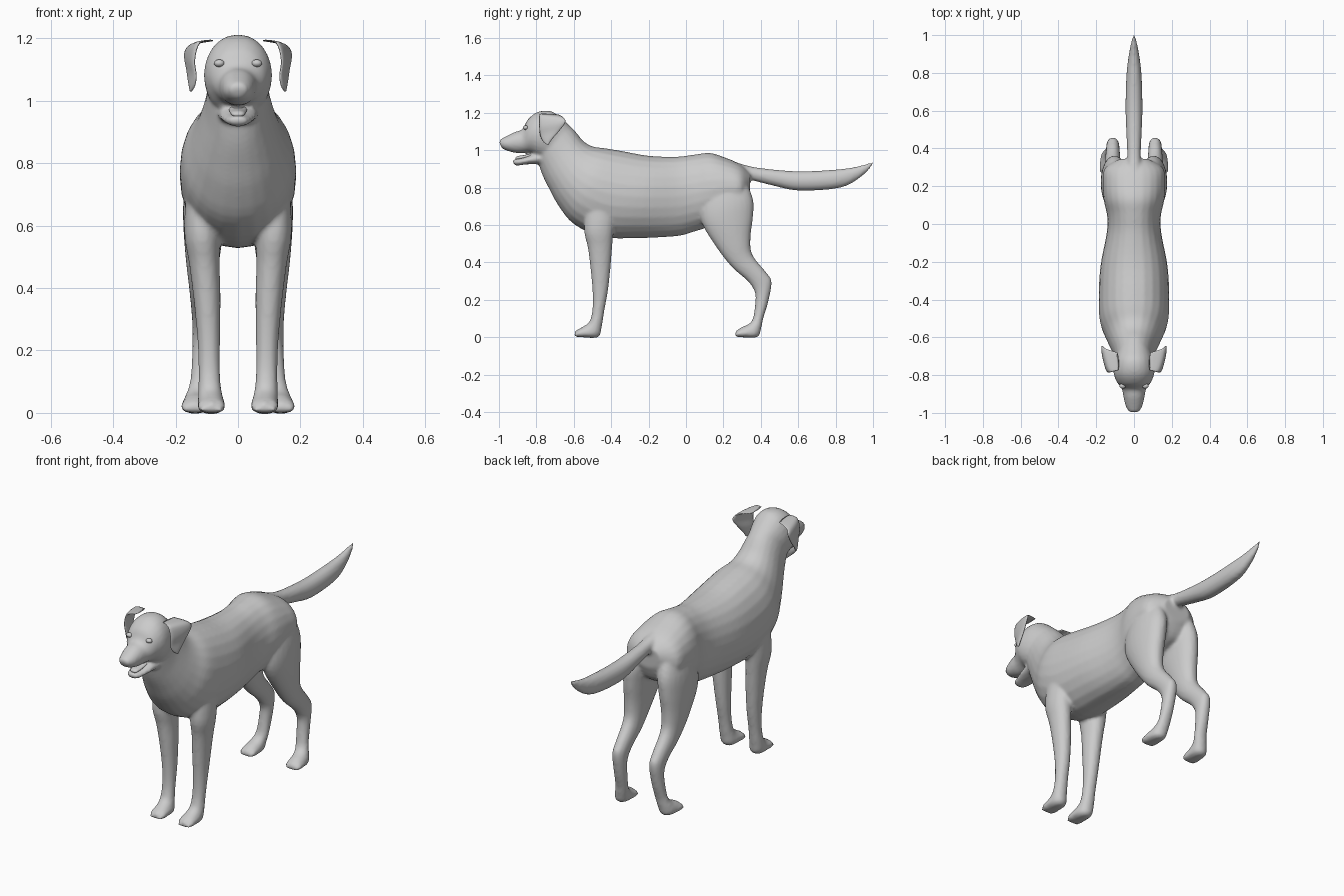
import bpy, bmesh, math
from mathutils import Vector, Matrix

coat = bpy.data.materials.new("grey")
coat.diffuse_color = (0.6, 0.6, 0.6, 1)


def spline(rings, steps=4):
    """Catmull-Rom interpolation between rings (tuples of numbers)."""
    out = []
    n = len(rings)
    for i in range(n - 1):
        p = [rings[max(i - 1, 0)], rings[i], rings[i + 1], rings[min(i + 2, n - 1)]]
        for s in range(steps):
            t = s / steps
            out.append([0.5 * (2 * b + (c - a) * t + (2 * a - 5 * b + 4 * c - d) * t * t
                               + (3 * b - a - 3 * c + d) * t ** 3) for a, b, c, d in zip(*p)])
    return out + [list(rings[-1])]


def loft(bm, rings, axis=(1, 0, 0), sides=24):
    """Closed tube; ring = two opposite 3D points and a half width along axis."""
    axis = Vector(axis).normalized()
    loops = []
    for r in spline(rings):
        a, b, w = Vector(r[:3]), Vector(r[3:6]), max(r[6], 0.002)
        loop = []
        for k in range(sides):
            t = 2 * math.pi * k / sides
            c, s = math.cos(t), math.sin(t)
            s = math.copysign(abs(s) ** 0.92, s)
            loop.append(bm.verts.new((a + b) / 2 + (a - b) / 2 * c + axis * w * s))
        loops.append(loop)
    for l0, l1 in zip(loops, loops[1:]):
        for k in range(sides):
            j = (k + 1) % sides
            bm.faces.new((l0[k], l0[j], l1[j], l1[k]))
    bm.faces.new(loops[0])
    bm.faces.new(loops[-1][::-1])


def flat(rings, side=1):
    """Expand (y1, z1, y2, z2, w[, x]) into full rings."""
    out = []
    for r in rings:
        x = side * r[5] if len(r) > 5 else 0
        out.append((x, r[0], r[1], x, r[2], r[3], r[4]))
    return out


def ball(bm, pos, size):
    m = Matrix.Translation(pos) @ Matrix.Diagonal((*size, 1))
    bmesh.ops.create_uvsphere(bm, u_segments=16, v_segments=10, radius=1, matrix=m)


def finish(name, bm):
    bmesh.ops.recalc_face_normals(bm, faces=bm.faces)
    me = bpy.data.meshes.new(name)
    bm.to_mesh(me)
    bm.free()
    me.materials.append(coat)
    me.polygons.foreach_set("use_smooth", [True] * len(me.polygons))
    ob = bpy.data.objects.new(name, me)
    bpy.context.collection.objects.link(ob)
    return ob


torso = [(-.66, 1.165, -.79, .93, .095), (-.60, 1.11, -.765, .86, .105),
         (-.55, 1.05, -.73, .79, .125), (-.50, 1.02, -.68, .70, .15),
         (-.43, 1.01, -.60, .605, .18), (-.34, .995, -.45, .535, .187),
         (-.2, .97, -.25, .53, .178), (-.05, .965, -.05, .54, .145),
         (.05, .977, .03, .56, .142), (.13, .985, .12, .59, .16),
         (.21, .96, .22, .64, .165), (.29, .925, .30, .68, .155), (.345, .88, .34, .76, .08)]
head = [(-.60, 1.11, -.66, .98, .07), (-.66, 1.165, -.70, .95, .09),
        (-.72, 1.208, -.74, .94, .105), (-.79, 1.205, -.79, .96, .108),
        (-.845, 1.165, -.83, .985, .09), (-.875, 1.112, -.87, .985, .065),
        (-.92, 1.095, -.91, .985, .056), (-.97, 1.07, -.96, .998, .044),
        (-.997, 1.055, -.987, 1.012, .027)]
jaw = [(-.74, 1.0, -.74, .92, .07), (-.81, .982, -.80, .925, .062),
       (-.87, .96, -.86, .923, .05), (-.91, .953, -.905, .917, .036),
       (-.927, .948, -.924, .928, .02)]
tail = [(.22, .95, .25, .85, .05), (.35, .912, .345, .84, .036), (.5, .893, .475, .808, .041),
        (.62, .887, .61, .783, .045), (.76, .893, .82, .798, .04),
        (.89, .907, .93, .852, .025), (1, .937, 1, .92, .006)]
front_leg = [(-.53, .74, -.36, .74, .05, .115), (-.545, .58, -.385, .58, .057, .115),
             (-.525, .48, -.395, .48, .049, .108), (-.512, .38, -.403, .38, .044, .1),
             (-.5, .25, -.417, .25, .037, .094), (-.5, .15, -.437, .14, .034, .092),
             (-.515, .085, -.45, .06, .037, .09), (-.545, .06, -.47, .0, .043, .086),
             (-.575, .042, -.56, .0, .044, .085), (-.595, .02, -.595, .002, .035, .085)]
hind_leg = [(.12, .86, .31, .86, .05, .09), (.08, .72, .358, .74, .07, .1),
            (.085, .61, .358, .64, .068, .108), (.17, .47, .345, .53, .055, .113),
            (.25, .37, .355, .44, .044, .113), (.33, .30, .43, .345, .037, .112),
            (.368, .24, .458, .295, .034, .112), (.37, .18, .44, .19, .033, .114),
            (.358, .1, .413, .1, .034, .12), (.335, .07, .40, .04, .038, .13),
            (.30, .055, .38, .0, .043, .136), (.275, .037, .29, .0, .044, .138),
            (.263, .018, .263, .002, .035, .138)]
# front edge point, back edge point, half thickness
ear = [(.085, -.775, 1.195, .09, -.68, 1.19, .008), (.125, -.785, 1.185, .15, -.66, 1.178, .01),
       (.14, -.785, 1.13, .17, -.645, 1.15, .01), (.135, -.78, 1.08, .163, -.68, 1.10, .01),
       (.14, -.765, 1.047, .157, -.715, 1.06, .008), (.15, -.745, 1.03, .152, -.735, 1.03, .004)]

# Body: torso, head, tail and legs fused into one smooth skin
bm = bmesh.new()
for part in (torso, head, jaw, tail):
    loft(bm, flat(part))
for s in (-1, 1):
    loft(bm, flat(front_leg, s))
    loft(bm, flat(hind_leg, s))
    for paw_x, paw_y in ((.085, -.572), (.138, .287)):
        for k in (-1, 0, 1):  # toes
            ball(bm, (s * paw_x + k * .027, paw_y + abs(k) * .012, .021), (.016, .026, .021))
    ball(bm, (s * .012, -.985, 1.042), (.016, .015, .016))  # nose halves
body = finish("body", bm)
skin = body.modifiers.new("skin", 'REMESH')
skin.mode = 'VOXEL'
skin.voxel_size = 0.009
skin.use_smooth_shade = True
relax = body.modifiers.new("relax", 'SMOOTH')
relax.factor = 0.5
relax.iterations = 4

# Ears and eyes
for s, side in ((-1, "left"), (1, "right")):
    bm = bmesh.new()
    loft(bm, [(s * r[0], r[1], r[2], s * r[3], r[4], r[5], r[6]) for r in ear],
         axis=(s * .92, -.39, .15), sides=16)
    finish(side + "_ear", bm)
    bm = bmesh.new()
    ball(bm, (s * .06, -.857, 1.12), (.017, .014, .012))
    finish(side + "_eye", bm)

# Tongue
bm = bmesh.new()
loft(bm, flat([(-.80, .99, -.80, .97, .03), (-.86, .975, -.86, .955, .027),
               (-.90, .968, -.90, .948, .022), (-.912, .96, -.912, .95, .012)]), sides=16)
finish("tongue", bm)
